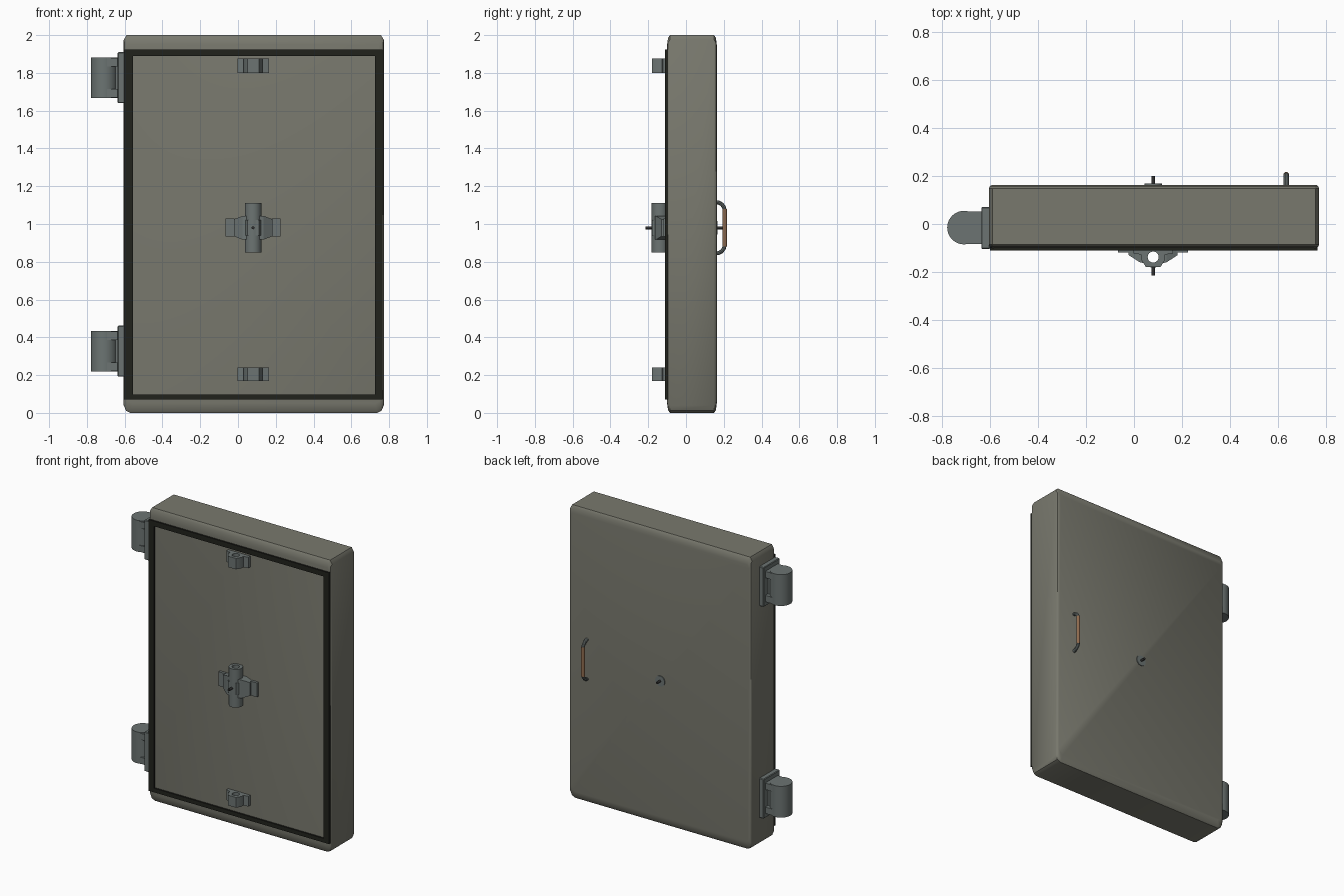
import bpy, bmesh, math
from mathutils import Vector, Matrix

if "Cube" in bpy.data.objects:
    bpy.data.objects.remove(bpy.data.objects["Cube"])


def material(name, rgb):
    m = bpy.data.materials.new(name)
    m.diffuse_color = (*rgb, 1)
    m.use_nodes = True
    m.node_tree.nodes["Principled BSDF"].inputs["Base Color"].default_value = m.diffuse_color
    return m


PAINT = material("olive_paint", (0.19, 0.19, 0.155))
RUBBER = material("dark_rubber", (0.015, 0.016, 0.012))
STEEL = material("steel", (0.15, 0.175, 0.17))
DARK = material("dark_steel", (0.03, 0.03, 0.03))
COPPER = material("copper_grip", (0.28, 0.15, 0.08))


def finish(name, bm, mat, smooth=True):
    bmesh.ops.recalc_face_normals(bm, faces=bm.faces)
    me = bpy.data.meshes.new(name)
    bm.to_mesh(me)
    bm.free()
    ob = bpy.data.objects.new(name, me)
    bpy.context.collection.objects.link(ob)
    me.materials.append(mat)
    bpy.ops.object.select_all(action='DESELECT')
    ob.select_set(True)
    bpy.context.view_layer.objects.active = ob
    if smooth:
        bpy.ops.object.shade_smooth_by_angle(angle=math.radians(35))
    return ob


def box(name, lo, hi, mat, bevel=0):
    bm = bmesh.new()
    lo, hi = Vector(lo), Vector(hi)
    bmesh.ops.create_cube(bm, size=1, matrix=Matrix.Translation((lo + hi) / 2) @ Matrix.Diagonal((*(hi - lo), 1)))
    if bevel:
        bmesh.ops.bevel(bm, geom=bm.edges[:], offset=bevel, segments=1, affect='EDGES')
    return finish(name, bm, mat, False)


def rod(name, a, b, r, mat, seg=24):
    a, b = Vector(a), Vector(b)
    rot = (b - a).to_track_quat('Z', 'Y').to_matrix().to_4x4()
    bm = bmesh.new()
    bmesh.ops.create_cone(bm, cap_ends=True, segments=seg, radius1=r, radius2=r, depth=(b - a).length,
                          matrix=Matrix.Translation((a + b) / 2) @ rot)
    return finish(name, bm, mat)


def hull(name, pts, mat):
    bm = bmesh.new()
    for p in pts:
        bm.verts.new(p)
    bmesh.ops.convex_hull(bm, input=bm.verts[:])
    return finish(name, bm, mat, False)


def circle(c, r, n=24):
    return [(c[0] + r * math.cos(2 * math.pi * i / n), c[1] + r * math.sin(2 * math.pi * i / n)) for i in range(n)]


def curve_object(name, loops, mat, **settings):
    cu = bpy.data.curves.new(name, 'CURVE')
    for k, v in settings.items():
        setattr(cu, k, v)
    for pts in loops:
        s = cu.splines.new('POLY')
        s.points.add(len(pts) - 1)
        for p, q in zip(s.points, pts):
            p.co = (*q, 0, 1) if len(q) == 2 else (*q, 1)
        s.use_cyclic_u = cu.dimensions == '2D'
    cu.materials.append(mat)
    ob = bpy.data.objects.new(name, cu)
    bpy.context.collection.objects.link(ob)
    return ob


def to_mesh(ob):
    bpy.ops.object.select_all(action='DESELECT')
    ob.select_set(True)
    bpy.context.view_layer.objects.active = ob
    bpy.ops.object.convert(target='MESH')
    bpy.ops.object.shade_smooth_by_angle(angle=math.radians(35))


# Extruded plan profile (x, y) with holes, standing between two heights
def extrude(name, loops, z0, z1, mat):
    ob = curve_object(name, loops, mat, dimensions='2D', fill_mode='BOTH', extrude=(z1 - z0) / 2)
    ob.location.z = (z0 + z1) / 2
    to_mesh(ob)


# Door slab: stacked outline rings with softened edges
X0, X1 = -0.605, 0.772
outline = [(X0 + .035, 0), (X1 - .035, 0), (X1 - .012, .012), (X1, .04), (X1, 1.975), (X1 - .015, 2),
           (X0 + .015, 2), (X0, 1.975), (X0, .04), (X0 + .012, .012)]
cx, cz = (X0 + X1) / 2, 1.0
bm = bmesh.new()
rings = []
for y, ix, iz in [(-.1, .012, .05), (-.095, .004, .014), (-.085, 0, 0),
                  (.148, 0, 0), (.158, .004, .014), (.163, .012, .05)]:
    sx, sz = 1 - ix / ((X1 - X0) / 2), 1 - iz
    rings.append([bm.verts.new((cx + (x - cx) * sx, y, cz + (z - cz) * sz)) for x, z in outline])
n = len(outline)
for a, b in zip(rings, rings[1:]):
    for i in range(n):
        bm.faces.new((a[i], a[(i + 1) % n], b[(i + 1) % n], b[i]))
bm.faces.new(rings[0])
bm.faces.new(rings[-1])
finish("door_slab", bm, PAINT)

# Rubber gasket frame
gy0, gy1 = -0.111, -0.09
box("gasket_left", (-.6, gy0, .07), (-.557, gy1, 1.925), RUBBER)
box("gasket_right", (.724, gy0, .07), (.766, gy1, 1.925), RUBBER)
box("gasket_top", (-.557, gy0, 1.89), (.724, gy1, 1.925), RUBBER)
box("gasket_bottom", (-.557, gy0, .07), (.724, gy1, .098), RUBBER)

# Hinges
for label, z in (("upper", 1.775), ("lower", .327)):
    box(label + "_hinge_plate", (-.637, -.105, z - .135), (-.6, .07, z + .135), STEEL, .004)
    rod(label + "_hinge_barrel", (-.709, -.015, z - .107), (-.709, -.015, z + .107), .07, STEEL, 32)
    box(label + "_hinge_web", (-.7, -.05, z - .09), (-.63, .025, z + .09), STEEL)
    for s in (-1, 1):
        zc = z + s * .082
        box(label + "_hinge_arm", (-.7, -.083, zc - .022), (-.63, .053, zc + .022), STEEL)

# Rod guides at top and bottom
CX, CY, CZ = 0.08, -0.138, 0.98
half = [(.083, -.095), (.083, -.122), (.05, -.128), (.05, -.148), (.03, -.18)]
guide = [(CX + x, y) for x, y in half] + [(CX - x, y) for x, y in reversed(half)]
for label, z0, z1 in (("upper", 1.8, 1.875), ("lower", .17, .24)):
    extrude(label + "_rod_guide", [guide, circle((CX, CY), .023)], z0, z1, STEEL)

# Central lock: hollow tube, mounting wings and feet
extrude("lock_tube", [circle((CX, CY), .044), circle((CX, CY), .023)], .85, 1.112, STEEL)
extrude("lock_body", [guide, circle((CX, CY), .0235)], .94, 1.02, STEEL)
for s in (-1, 1):
    wing = []
    for dx, y, h in ((.03, -.165, .063), (.055, -.16, .063), (.102, -.13, .045)):
        for zs in (-1, 1):
            wing += [(CX + s * dx, y, CZ + zs * h), (CX + s * dx, -.095, CZ + zs * h)]
    hull("lock_wing", wing, STEEL)
    xa, xb = sorted((CX + s * .098, CX + s * .146))
    box("lock_foot", (xa, -.118, .933), (xb, -.095, 1.03), STEEL)

# Spindle stubs and rear rosette
rod("front_spindle", (CX, -.215, CZ), (CX, -.165, CZ), .008, DARK, 12)
rod("rear_spindle", (CX, .15, CZ), (CX, .2, CZ), .008, DARK, 12)
rod("rear_rosette", (CX, .15, CZ), (CX, .168, CZ), .036, STEEL, 24)

# Rear pull handle with copper grip
HX = 0.635
arc = [(.15, .137), (.172, .134), (.189, .125), (.201, .109), (.205, .09)]
for s in (-1, 1):
    to_mesh(curve_object("handle_end", [[(HX, y, CZ + s * dz) for y, dz in arc]], STEEL, dimensions='3D',
                         bevel_depth=.011, bevel_resolution=3, use_fill_caps=True))
rod("handle_grip", (HX, .205, CZ - .1), (HX, .205, CZ + .1), .012, COPPER, 16)
